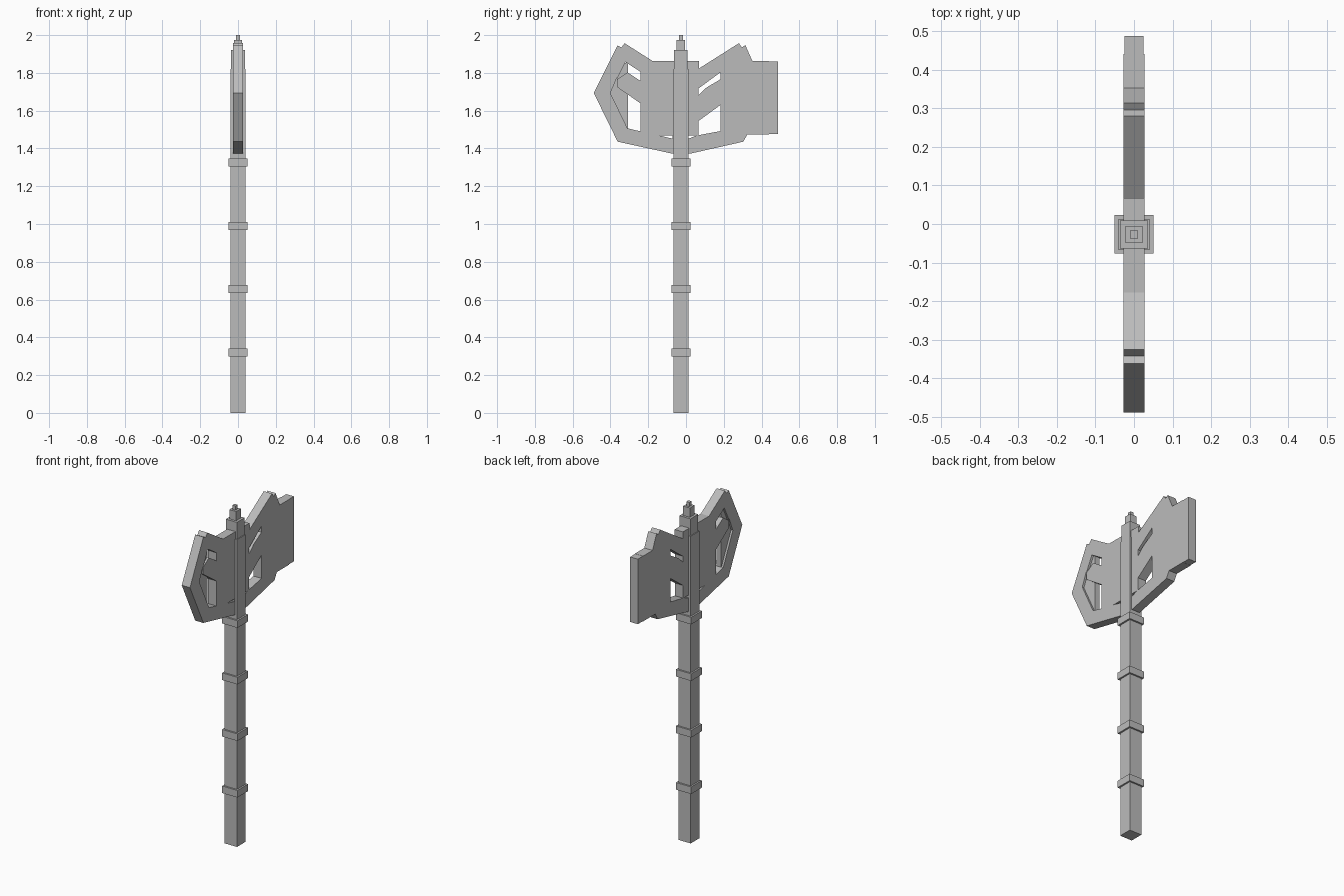
import bpy
from math import radians
from mathutils import Matrix

if "Cube" in bpy.data.objects:
    bpy.data.objects.remove(bpy.data.objects["Cube"], do_unlink=True)

steel = bpy.data.materials.new("plain grey")
steel.use_nodes = True
GREY = (0.5, 0.5, 0.5, 1)
steel.diffuse_color = GREY
steel.node_tree.nodes["Principled BSDF"].inputs["Base Color"].default_value = GREY

AXIS_Y = -0.027  # the shaft sits a little forward of centre


def block(name, half, z0, z1):
    """Square block centred on the shaft axis."""
    bpy.ops.mesh.primitive_cube_add(size=1, location=(0, AXIS_Y, (z0 + z1) / 2))
    ob = bpy.context.object
    ob.name = name
    ob.scale = (2 * half, 2 * half, z1 - z0)
    ob.data.materials.append(steel)
    return ob


def plate(name, half, *outlines):
    """Flat plate in the YZ plane; outlines after the first become holes."""
    curve = bpy.data.curves.new(name + "_profile", "CURVE")
    curve.dimensions = "2D"
    curve.fill_mode = "BOTH"
    curve.extrude = half
    for pts in outlines:
        spline = curve.splines.new("POLY")
        spline.points.add(len(pts) - 1)
        for p, (y, z) in zip(spline.points, pts):
            p.co = (y, z, 0, 1)
        spline.use_cyclic_u = True
    helper = bpy.data.objects.new(name + "_profile", curve)
    bpy.context.collection.objects.link(helper)
    bpy.context.view_layer.update()
    deps = bpy.context.evaluated_depsgraph_get()
    mesh = bpy.data.meshes.new_from_object(helper.evaluated_get(deps))
    bpy.data.objects.remove(helper, do_unlink=True)
    mesh.transform(Matrix.Rotation(radians(90), 4, "Z") @ Matrix.Rotation(radians(90), 4, "X"))
    mesh.materials.clear()
    mesh.materials.append(steel)
    for f in mesh.polygons:
        f.use_smooth = False
    ob = bpy.data.objects.new(name, mesh)
    bpy.context.collection.objects.link(ob)
    return ob


# Shaft, grip rings and stepped finial
block("shaft", 0.04, 0, 1.82)
for i in range(4):
    z = 0.32 + i * 0.335
    block(f"grip_ring_{i + 1}", 0.05, z - 0.021, z + 0.021)
block("head_socket", 0.036, 1.8, 1.92)
block("finial_step", 0.022, 1.92, 1.975)
block("finial_tip", 0.01, 1.975, 2.0)

# Pointed front blade: hexagonal opening crossed by a diagonal bar
front_outline = [(AXIS_Y, 1.863), (-0.177, 1.863), (-0.325, 1.957), (-0.342, 1.935),
                 (-0.362, 1.945), (-0.488, 1.693), (-0.362, 1.436), (-0.071, 1.372),
                 (AXIS_Y, 1.372)]
upper_opening = [(-0.24, 1.805), (-0.32, 1.857), (-0.366, 1.765), (-0.31, 1.803), (-0.24, 1.757)]
lower_opening = [(-0.24, 1.638), (-0.365, 1.725), (-0.366, 1.775), (-0.4, 1.693),
                 (-0.31, 1.507), (-0.24, 1.49)]
front_slit = [(-0.14, 1.468), (-0.072, 1.468), (-0.072, 1.452)]
plate("front_blade", 0.027, front_outline, upper_opening, lower_opening, front_slit)
plate("front_blade_core", 0.015,
      [(-0.308, 1.86), (-0.34, 1.84), (-0.42, 1.693), (-0.33, 1.5), (-0.308, 1.5)])

# Squared back blade with a matching slit and two windows
back_outline = [(AXIS_Y, 1.863), (0.068, 1.863), (0.068, 1.823), (0.28, 1.957),
                (0.296, 1.935), (0.314, 1.947), (0.352, 1.862), (0.44, 1.862),
                (0.44, 1.475), (0.325, 1.475), (0.304, 1.436), (0.02, 1.372),
                (AXIS_Y, 1.372)]
upper_window = [(0.066, 1.72), (0.105, 1.73), (0.182, 1.803), (0.182, 1.768),
                (0.108, 1.722), (0.066, 1.682)]
upper_window = [(0.066, 1.718), (0.1, 1.742), (0.182, 1.803), (0.182, 1.766),
                (0.108, 1.722), (0.066, 1.682)]
lower_window = [(0.066, 1.545), (0.182, 1.63), (0.182, 1.492), (0.066, 1.47)]
back_slit = [(0.014, 1.468), (0.055, 1.468), (0.014, 1.452)]
plate("back_blade", 0.027, back_outline, upper_window, lower_window, back_slit)
plate("back_blade_edge", 0.025, [(0.4, 1.861), (0.487, 1.861), (0.487, 1.476), (0.4, 1.476)])
